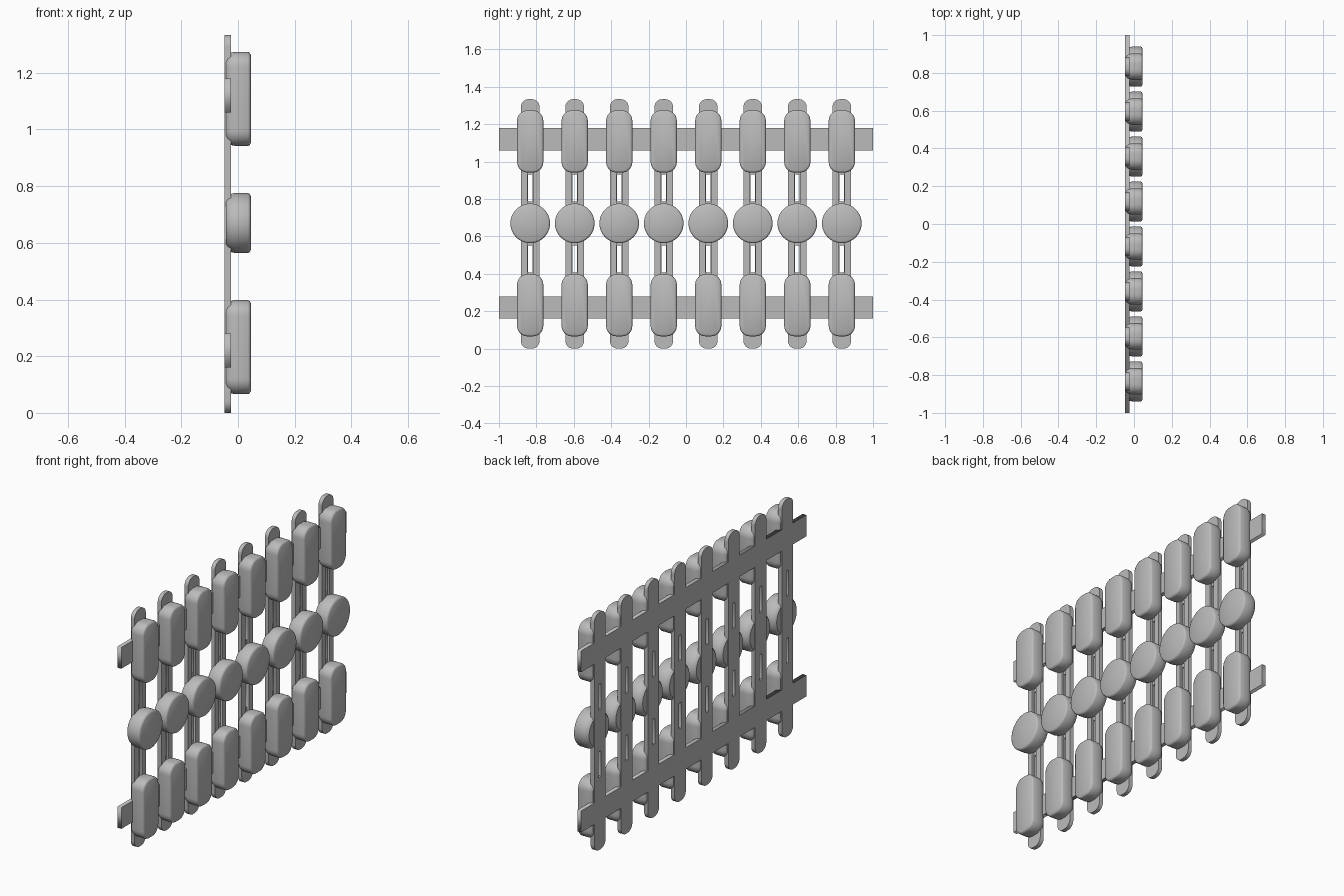
import bpy, bmesh, math
from mathutils import Matrix

cube = bpy.data.objects.get("Cube")
if cube:
    bpy.data.objects.remove(cube, do_unlink=True)

grey = bpy.data.materials.new("plain grey")
grey.use_nodes = True
colour = (0.5, 0.5, 0.5, 1)
grey.diffuse_color = colour
grey.node_tree.nodes["Principled BSDF"].inputs["Base Color"].default_value = colour

BACK, FRONT = -0.048, -0.025
MIDDLE = (BACK + FRONT) / 2
COUNT, PITCH = 8, 0.238
# Local x, y, z become world y, z, x
STAND = Matrix(((0, 0, 1, 0), (1, 0, 0, 0), (0, 1, 0, 0), (0, 0, 0, 1)))


def outline(half_w, half_h, r, cy, steps):
    """Points of a rounded rectangle centred on height cy."""
    pts = []
    for k, (sx, sy) in enumerate(((1, 1), (-1, 1), (-1, -1), (1, -1))):
        for i in range(steps + 1):
            a = (k + i / steps) * math.pi / 2
            pts.append((sx * (half_w - r) + r * math.cos(a),
                        cy + sy * (half_h - r) + r * math.sin(a)))
    return pts


def place(name, mesh, y=0):
    obj = bpy.data.objects.new(name, mesh)
    bpy.context.collection.objects.link(obj)
    obj.location.y = y
    return obj


def plate(name, x0, x1, outlines):
    """Flat plate from an outer outline and hole outlines."""
    curve = bpy.data.curves.new(name, 'CURVE')
    curve.dimensions = '2D'
    curve.fill_mode = 'BOTH'
    curve.extrude = (x1 - x0) / 2
    for pts in outlines:
        spline = curve.splines.new('POLY')
        spline.points.add(len(pts) - 1)
        for p, (u, v) in zip(spline.points, pts):
            p.co = (u, v, 0, 1)
        spline.use_cyclic_u = True
    temp = place(name, curve)
    graph = bpy.context.evaluated_depsgraph_get()
    mesh = bpy.data.meshes.new_from_object(temp.evaluated_get(graph))
    bpy.data.objects.remove(temp, do_unlink=True)
    mesh.transform(Matrix.Translation(((x0 + x1) / 2, 0, 0)) @ STAND)
    mesh.materials.clear()
    mesh.materials.append(grey)
    return mesh


def pad(name, half_w, half_h, r, cz, steps):
    """Pillow-like block with a soft back and a small rounded front edge."""
    bm = bmesh.new()
    profile = ((-0.043, 0.017), (-0.036, 0.009), (-0.024, 0.003), (-0.01, 0),
               (0.035, 0), (0.041, 0.003), (0.045, 0.010))
    rings = []
    for x, inset in profile:
        pts = outline(half_w - inset, half_h - inset, r - inset, cz, steps)
        rings.append([bm.verts.new((x, u, v)) for u, v in pts])
    for a, b in zip(rings, rings[1:]):
        for i in range(len(a)):
            j = (i + 1) % len(a)
            bm.faces.new((a[i], a[j], b[j], b[i]))
    bm.faces.new(rings[0])
    bm.faces.new(rings[-1])
    bmesh.ops.remove_doubles(bm, verts=bm.verts, dist=0.0001)
    bmesh.ops.recalc_face_normals(bm, faces=bm.faces)
    mesh = bpy.data.meshes.new(name)
    bm.to_mesh(mesh)
    bm.free()
    mesh.materials.append(grey)
    return mesh


# Slat: a back layer with two through slots, a front layer with a wider groove
body = outline(0.05, 0.667, 0.042, 0.667, 8)
slots = [outline(0.011, 0.072, 0.002, z, 2) for z in (0.48, 0.86)]
groove = outline(0.015, 0.29, 0.002, 0.67, 2)
parts = {
    "slat_back": plate("slat_back", BACK, MIDDLE, [body] + slots),
    "slat_front": plate("slat_front", MIDDLE, FRONT, [body, groove]),
    "lower_pad": pad("lower_pad", 0.07, 0.166, 0.055, 0.232, 8),
    "upper_pad": pad("upper_pad", 0.07, 0.166, 0.055, 1.108, 8),
    "middle_disc": pad("middle_disc", 0.106, 0.106, 0.106, 0.67, 12),
}

smooth = []
for name, mesh in parts.items():
    for i in range(COUNT):
        obj = place(f"{name}_{i + 1}", mesh, (i - (COUNT - 1) / 2) * PITCH)
        if i == 0:
            smooth.append(obj)

# Rails crossing all slats, flush with them
for name, z in (("lower_rail", 0.22), ("upper_rail", 1.12)):
    place(name, plate(name, BACK, FRONT, [[(-1, z - 0.06), (1, z - 0.06), (1, z + 0.06), (-1, z + 0.06)]]))

# Smooth the rounded sides, keep flat faces crisp
bpy.ops.object.select_all(action='DESELECT')
for obj in smooth:
    obj.select_set(True)
bpy.context.view_layer.objects.active = smooth[0]
bpy.ops.object.shade_smooth_by_angle(angle=math.radians(35))
